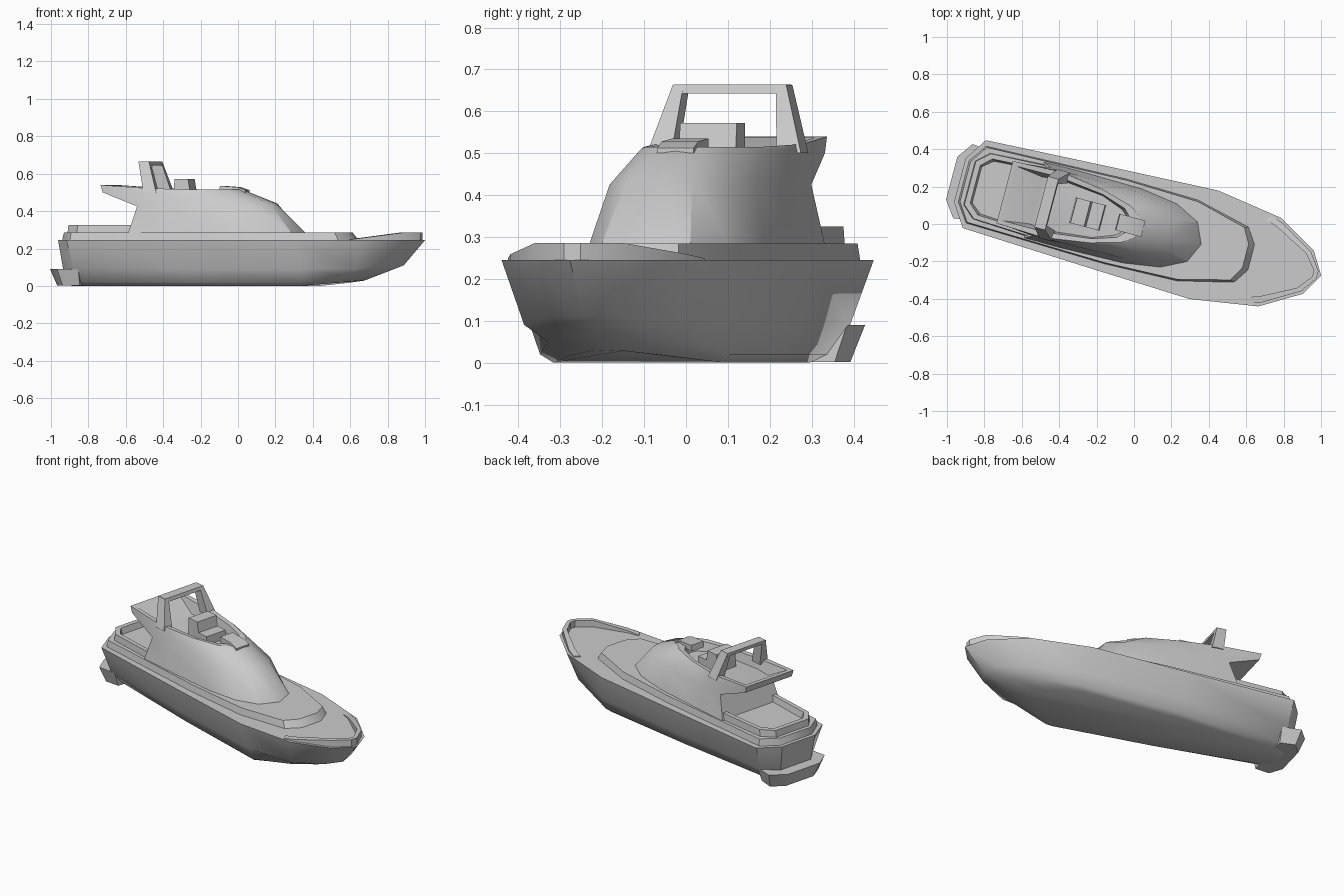
import bpy, bmesh, math
from mathutils import Matrix

# Boat axis is turned about z; parts are laid out along the keel (u), half-width (h), height (z)
PLACE = Matrix.Rotation(math.radians(-14.8), 4, 'Z') @ Matrix.Translation((0, -0.012, 0))


def finish(name, bm):
    bmesh.ops.recalc_face_normals(bm, faces=bm.faces)
    bm.transform(PLACE)
    me = bpy.data.meshes.new(name)
    bm.to_mesh(me)
    bm.free()
    ob = bpy.data.objects.new(name, me)
    bpy.context.collection.objects.link(ob)
    return ob


def skin(name, rings):
    """Bridge closed rings of 3D points and cap both ends."""
    bm = bmesh.new()
    vs = [[bm.verts.new(p) for p in r] for r in rings]
    n = len(vs[0])
    for a, b in zip(vs, vs[1:]):
        for i in range(n):
            j = (i + 1) % n
            bm.faces.new((a[i], a[j], b[j], b[i]))
    bm.faces.new(vs[0])
    bm.faces.new(vs[-1])
    return finish(name, bm)


def loft(name, levels):
    """levels: (z, half outline stern to bow); a point may carry its own z."""
    rings = []
    for z, pts in levels:
        side = [(p[0], p[1], p[2] if len(p) > 2 else z) for p in pts]
        rings.append(side + [(u, -h, w) for u, h, w in reversed(side) if h > 0])
    return skin(name, rings)


def block(name, low, high):
    """Prism between two rectangles (u0, u1, v0, v1, z)."""
    return skin(name, [[(a, c, z), (b, c, z), (b, d, z), (a, d, z)]
                       for a, b, c, d, z in (low, high)])


# Hull as waterlines from keel to deck
loft("hull", [
    (0.0, [(-.90, .06), (-.82, .10), (-.2, .17), (.40, .21), (.60, .11, .018), (.69, .04, .028), (.705, 0, .03)]),
    (0.02, [(-.915, .08), (-.84, .14), (-.2, .2), (.43, .235), (.66, .155, .05), (.78, .07, .065), (.80, 0, .065)]),
    (0.09, [(-.935, .11), (-.86, .19), (-.2, .235), (.42, .262), (.71, .20), (.88, .095, .11), (.92, 0, .11)]),
    (0.245, [(-.96, .12), (-.88, .243), (-.2, .275), (.39, .30), (.755, .244), (.967, .119), (1.038, 0)]),
])

# Swim platform at the stern
loft("swim_platform", [
    (0.002, [(-.97, .10), (-.92, .175), (-.83, .16)]),
    (0.09, [(-1.005, .118), (-.943, .205), (-.83, .19)]),
])

# Raised deck
loft("raised_deck", [
    (0.24, [(-.94, .115), (-.87, .213), (-.1, .235), (.3, .224), (.60, .153), (.655, .07)]),
    (0.285, [(-.93, .11), (-.865, .207), (-.1, .228), (.3, .215), (.575, .145), (.62, .065)]),
])

# Aft cockpit coaming with sunken floor
loft("cockpit_coaming", [
    (0.28, [(-.908, .12), (-.84, .182), (-.5, .2)]),
    (0.325, [(-.903, .12), (-.836, .18), (-.5, .195)]),
    (0.325, [(-.875, .105), (-.82, .155), (-.5, .17)]),
    (0.289, [(-.865, .1), (-.81, .145), (-.5, .165)]),
])

# Cabin, overhanging flybridge rim and its recessed floor
loft("cabin_and_flybridge", [
    (0.28, [(-.55, .21), (-.35, .212), (0, .205), (.2, .175), (.33, .11), (.38, 0)]),
    (0.425, [(-.505, .188), (-.35, .188), (-.02, .18), (.12, .145), (.2, .08, .44), (.215, 0, .44)]),
    (0.51, [(-.70, .17, .50), (-.45, .185), (-.2, .152), (-.03, .107), (.035, .06, .505), (.055, 0, .505)]),
    (0.515, [(-.712, .172, .54), (-.45, .182, .522), (-.2, .145), (-.04, .10), (.02, .055), (.04, 0)]),
    (0.512, [(-.682, .15, .537), (-.45, .152, .52), (-.2, .122), (-.07, .08), (-.03, .04), (-.02, 0)]),
    (0.46, [(-.54, .13), (-.44, .14), (-.2, .115), (-.08, .07), (-.04, .035), (-.03, 0)]),
])

# Raked radar arch
for s, side in ((1, "left"), (-1, "right")):
    block("arch_leg_" + side, (-.47, -.40, s * .13, s * .19, .50),
          (-.51, -.452, s * .114, s * .14, .663))
block("arch_bar", (-.507, -.447, -.138, .138, .643), (-.51, -.452, -.138, .138, .664))

# Helm seat and sloped dashboard
block("seat_back", (-.335, -.235, -.07, .07, .45), (-.33, -.255, -.07, .07, .572))
block("seat_cushion", (-.24, -.17, -.07, .07, .45), (-.25, -.175, -.07, .07, .51))
skin("dashboard", [[(-.09, v, .50), (.055, v, .50), (.055, v, .512), (.01, v, .528), (-.085, v, .535)]
                   for v in (-.045, .045)])

# Bow bulwark rising towards the stem
half = [(.70, .243, .004), (.77, .218, .014), (.955, .108, .041), (1.018, .02, .041)]
path = half + [(u, -v, z) for u, v, z in reversed(half)]
skin("bow_bulwark", [[(u, v, .243), (u, v, .245 + z),
                      (u - .025, v * .88, .245 + z), (u - .025, v * .88, .243)]
                     for u, v, z in path])

# Smooth shading with crisp edges
for ob in bpy.context.collection.objects:
    ob.select_set(True)
    bpy.context.view_layer.objects.active = ob
bpy.ops.object.shade_smooth_by_angle(angle=math.radians(35))
